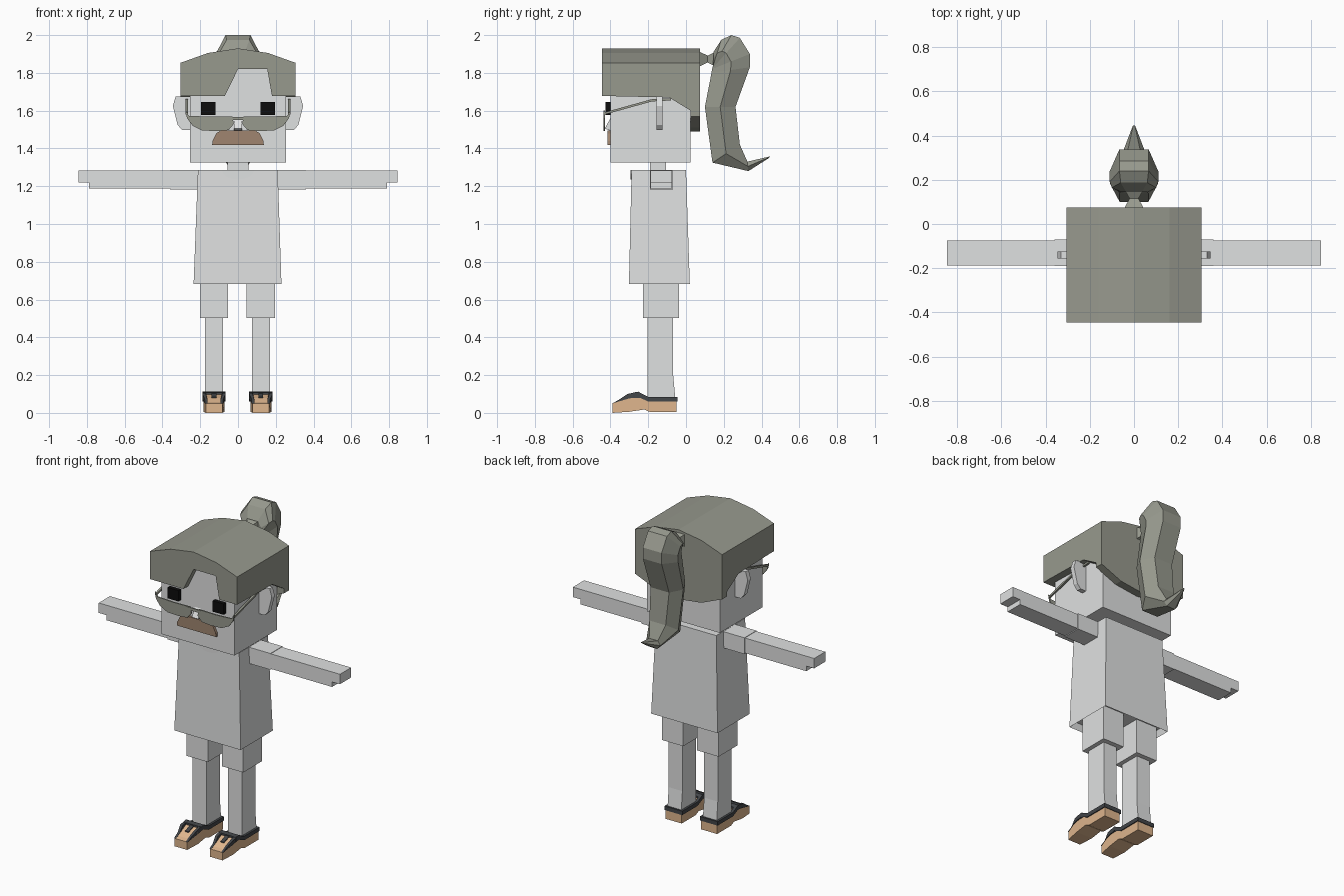
import bpy, bmesh, math
from mathutils import Vector

if "Cube" in bpy.data.objects:
    bpy.data.objects.remove(bpy.data.objects["Cube"])


def material(name, r, g, b):
    m = bpy.data.materials.new(name)
    m.use_nodes = True
    m.diffuse_color = (r, g, b, 1)
    node = m.node_tree.nodes["Principled BSDF"]
    node.inputs["Base Color"].default_value = (r, g, b, 1)
    node.inputs["Roughness"].default_value = 0.9
    return m


PALE = material("pale grey", 0.74, 0.75, 0.75)
HAIR = material("olive grey", 0.31, 0.32, 0.27)
BROWN = material("moustache brown", 0.35, 0.235, 0.16)
TAN = material("shoe tan", 0.74, 0.47, 0.27)
DARK = material("strap charcoal", 0.055, 0.06, 0.066)
BLACK = material("eye black", 0.004, 0.004, 0.004)


def finish(name, bm, mat):
    bmesh.ops.recalc_face_normals(bm, faces=bm.faces[:])
    mesh = bpy.data.meshes.new(name)
    bm.to_mesh(mesh)
    bm.free()
    mesh.materials.append(mat)
    ob = bpy.data.objects.new(name, mesh)
    bpy.context.collection.objects.link(ob)
    return ob


def loft(name, rings, mat):
    """Skin a row of equal rings and cap both ends."""
    bm = bmesh.new()
    rows = [[bm.verts.new(p) for p in ring] for ring in rings]
    for a, b in zip(rows, rows[1:]):
        for i in range(len(a)):
            j = (i + 1) % len(a)
            bm.faces.new((a[i], a[j], b[j], b[i]))
    bm.faces.new(rows[0])
    bm.faces.new(rows[-1])
    return finish(name, bm, mat)


def prism(name, pts, axis, a, b, mat):
    """Extrude a profile along x (points y, z) or along y (points x, z)."""
    place = (lambda p, d: (d, *p)) if axis == "x" else (lambda p, d: (p[0], d, p[1]))
    return loft(name, [[place(p, d) for p in pts] for d in (a, b)], mat)


def rect(x0, x1, y0, y1, z):
    return [(x0, y0, z), (x1, y0, z), (x1, y1, z), (x0, y1, z)]


def box(name, x, y, z, mat):
    return loft(name, [rect(*x, *y, h) for h in z], mat)


def bar(name, p, q, r, mat):
    """Thin square rod between two points in a vertical plane."""
    p, q = Vector(p), Vector(q)
    u = (q - p).cross(Vector((1, 0, 0))).normalized() * r
    v = Vector((r, 0, 0))
    return loft(name, [[c + u + v, c + u - v, c - u - v, c - u + v] for c in (p, q)], mat)


def mirrored(half):
    """Complete a right-to-centre profile with its mirror image."""
    return half + [(-x, z) for x, z in reversed(half) if abs(x) > 1e-4]


# Torso: flared shirt with a hollow hem
shirt = loft("shirt", [rect(-.235, .23, -.302, .02, .683),
                       rect(-.212, .21, -.288, 0, 1.287)], PALE)
bm = bmesh.new()
bm.from_mesh(shirt.data)
bm.faces.ensure_lookup_table()
hem = min(bm.faces, key=lambda f: f.calc_center_median().z)
bmesh.ops.inset_region(bm, faces=[hem], thickness=.018)
bmesh.ops.translate(bm, verts=hem.verts, vec=(0, 0, .04))
bm.to_mesh(shirt.data)
bm.free()

# Neck and neckline
box("neck", (-.055, .055), (-.19, -.105), (1.26, 1.34), PALE)
arc = [(.085 * math.cos(t), 1.286 - .05 * math.sin(t))
       for t in (math.pi * i / 8 for i in range(9))]
prism("neckline", arc, "y", -.293, -.284, PALE)

# Head
box("head", (-.255, .255), (-.4, .025), (1.325, 1.84), PALE)
prism("nose", [(-.4, 1.56), (-.43, 1.505), (-.4, 1.495)], "x", -.022, .022, PALE)

# Hair: arched cap, fringe with a notch, sides and pointed back
arch = [(-.305, 1.853), (-.16, 1.905), (0, 1.93), (.16, 1.905), (.305, 1.853)]
fringe = [(.305, 1.677), (.18, 1.677), (.155, 1.82), (0, 1.82), (-.07, 1.677), (-.305, 1.677)]
nape = [(.305, 1.57), (.16, 1.51), (0, 1.49), (-.16, 1.51), (-.305, 1.57)]
prism("hair_fringe", arch + fringe, "y", -.445, -.4, HAIR)
prism("hair_cap", arch + [(.305, 1.825), (-.305, 1.825)], "y", -.4, .025, HAIR)
prism("hair_back", arch + nape, "y", .025, .075, HAIR)

# Hair tie and ponytail, each station giving outer and inner edge points and half width
tie = [(.07, .04, .045), (.115, .018, .02), (.15, .036, .04)]
loft("hair_tie", [[(-w, y, 1.873 - r), (w, y, 1.873 - r), (w, y, 1.873 + r), (-w, y, 1.873 + r)]
                  for y, r, w in tie], HAIR)
stations = [((.145, 1.91), (.145, 1.84), .06),
            ((.187, 1.975), (.142, 1.835), .1),
            ((.24, 2.0), (.141, 1.83), .11),
            ((.285, 1.985), (.14, 1.825), .11),
            ((.338, 1.9), (.138, 1.82), .11),
            ((.338, 1.83), (.135, 1.8), .11),
            ((.262, 1.62), (.1, 1.62), .108),
            ((.285, 1.42), (.14, 1.325), .095),
            ((.325, 1.33), (.33, 1.28), .05),
            ((.445, 1.358), (.44, 1.35), .006)]
rings = []
for outer, inner, w in stations:
    mid = [(o + i) / 2 for o, i in zip(outer, inner)]
    rings.append([(.6 * w, *outer), (w, *mid), (.6 * w, *inner),
                  (-.6 * w, *inner), (-w, *mid), (-.6 * w, *outer)])
loft("ponytail", rings, HAIR)

# Moustache
prism("moustache", mirrored([(.137, 1.417), (.135, 1.44), (.115, 1.48), (.09, 1.495)]),
      "y", -.416, -.395, BROWN)

# Half-moon spectacles with a short bridge
prism("bridge", mirrored([(.05, 1.55), (.05, 1.567), (.0, 1.567)]), "y", -.438, -.43, HAIR)
lens = [(.278, 1.6), (.26, 1.573), (.15, 1.568), (.03, 1.57), (.022, 1.53),
        (.05, 1.497), (.11, 1.492), (.19, 1.495), (.24, 1.52), (.27, 1.56)]

# Shoe side profiles: sole body and dark upper edge
sole = [(-.39, 0), (-.39, .05), (-.33, .068), (-.26, .095), (-.2, .07),
        (-.05, .065), (-.05, .004), (-.19, .004), (-.22, .018), (-.3, .006)]
rim = [(-.39, .05), (-.355, .07), (-.31, .1), (-.255, .112), (-.2, .085), (-.047, .085),
       (-.047, .06), (-.2, .06), (-.255, .085), (-.31, .074)]


def round_toe(ob, cx):
    """Narrow the front of a shoe part."""
    for v in ob.data.vertices:
        if v.co.y < -.35:
            v.co.x = cx + (v.co.x - cx) * .78


for side, s in (("left", 1), ("right", -1)):
    def span(a, b):
        return sorted((s * a, s * b))

    # Face and side hair
    box(side + "_eye", span(.12, .196), (-.425, -.395), (1.577, 1.645), BLACK)
    prism(side + "_ear", [(s * x, z) for x, z in
                          [(.25, 1.675), (.33, 1.675), (.345, 1.625), (.32, 1.525),
                           (.295, 1.497), (.25, 1.497)]], "y", -.155, -.125, PALE)
    prism(side + "_side_hair", [(-.4, 1.825), (-.4, 1.677), (-.09, 1.67),
                                (.025, 1.6), (.025, 1.825)], "x", s * .25, s * .305, HAIR)
    prism(side + "_lens", [(s * x, z) for x, z in lens], "y", -.436, -.428, HAIR)
    x = s * .272
    bar(side + "_temple", (x, -.432, 1.585), (x, -.18, 1.655), .006, HAIR)
    bar(side + "_temple_hook", (x, -.18, 1.655), (x, -.08, 1.66), .006, HAIR)

    # Arm with sleeve and stepped hand
    box(side + "_sleeve", span(.2, .36), (-.19, -.07), (1.183, 1.286), PALE)
    prism(side + "_arm", [(s * x, z) for x, z in
                          [(.35, 1.188), (.79, 1.188), (.79, 1.22), (.845, 1.22),
                           (.845, 1.283), (.35, 1.283)]], "y", -.187, -.075, PALE)

    # Leg
    cx = s * .124 - .003
    box(side + "_short_leg", (cx - .075, cx + .075), (-.228, -.038), (.503, .75), PALE)
    loft(side + "_leg", [rect(cx - .048, cx + .048, -.203, -.055, .06),
                         rect(cx - .048, cx + .048, -.203, -.068, .2),
                         rect(cx - .048, cx + .048, -.203, -.068, .52)], PALE)

    # Shoe with dark edging, centre strip and cross strap
    round_toe(prism(side + "_shoe", sole, "x", cx - .056, cx + .056, TAN), cx)
    for k in (-1, 1):
        round_toe(prism(side + "_shoe_edge", rim, "x", cx + k * .044, cx + k * .062, DARK), cx)
    prism(side + "_shoe_top", [(-.385, .045), (-.33, .078), (-.27, .1), (-.2, .078),
                               (-.2, .05)], "x", cx - .045, cx + .045, TAN)
    prism(side + "_shoe_strip", [(-.33, .06), (-.33, .084), (-.27, .106), (-.22, .09),
                                 (-.22, .06)], "x", cx - .012, cx + .012, DARK)
    prism(side + "_shoe_strap", [(-.28, .08), (-.28, .108), (-.25, .112), (-.235, .1),
                                 (-.235, .08)], "x", cx - .06, cx + .06, DARK)
    box(side + "_heel_edge", (cx - .06, cx + .06), (-.062, -.046), (.06, .085), DARK)
